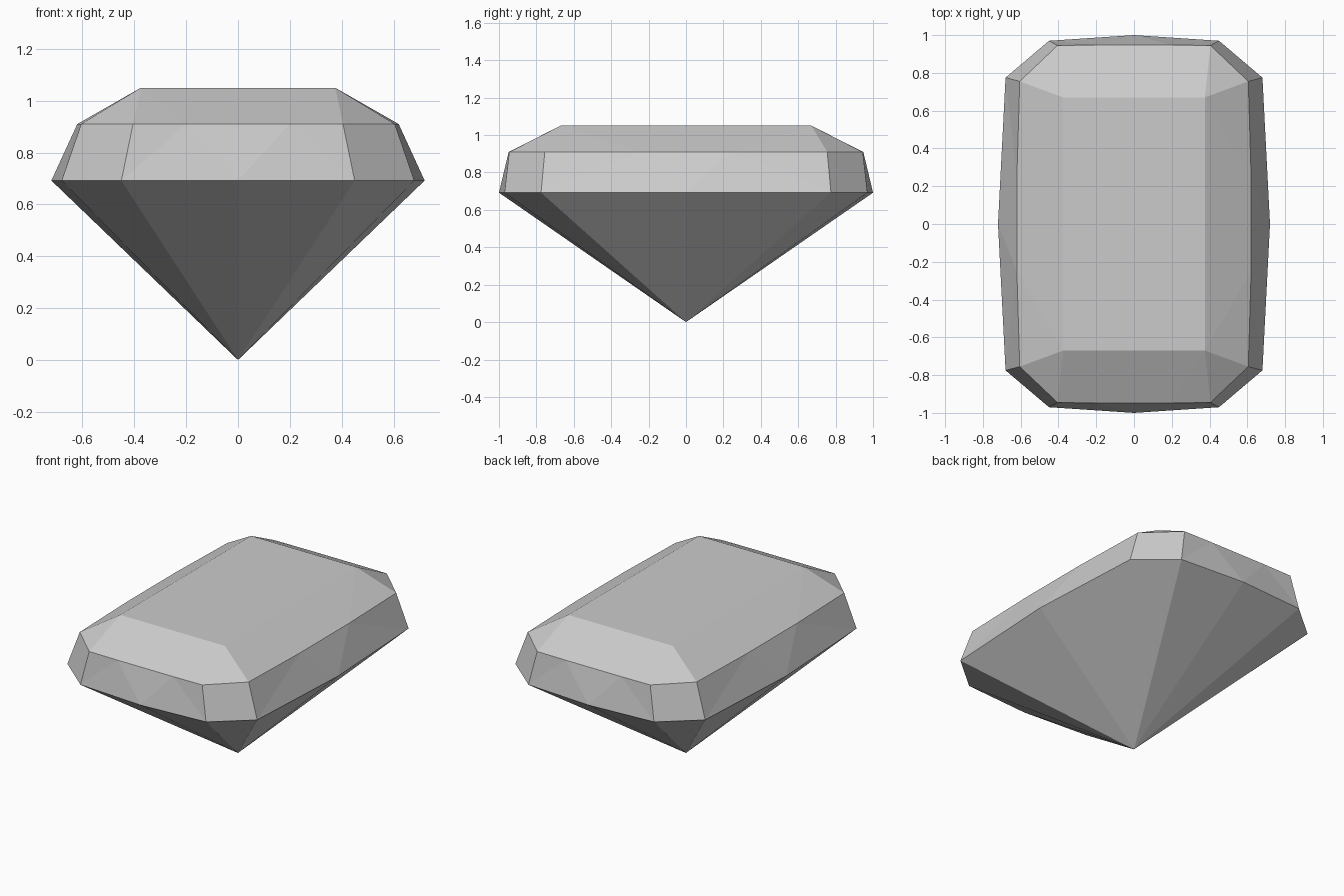
import bpy
import bmesh

cube = bpy.data.objects.get("Cube")
if cube:
    bpy.data.objects.remove(cube, do_unlink=True)

# Heights of the gem's levels
GIRDLE_Z, CROWN_Z, TABLE_Z = 0.692, 0.91, 1.05


def full_loop(half):
    """Complete a counter-clockwise outline by turning half of it around."""
    return half + [(-x, -y) for x, y in half]


# Outlines, starting at the front end of the +x side
girdle_outline = full_loop([(0.68, -0.775), (0.72, 0), (0.68, 0.775),
                            (0.45, 0.97), (0, 1), (-0.45, 0.97)])
crown_outline = full_loop([(0.605, -0.755), (0.62, -0.25), (0.62, 0.25), (0.605, 0.755),
                           (0.405, 0.945), (0.2, 0.948), (-0.2, 0.948), (-0.405, 0.945)])
table_outline = full_loop([(0.375, -0.67), (0.375, 0.67)])

bm = bmesh.new()


def add_ring(outline, z):
    return [bm.verts.new((x, y, z)) for x, y in outline]


girdle = add_ring(girdle_outline, GIRDLE_Z)
crown = add_ring(crown_outline, CROWN_Z)
table = add_ring(table_outline, TABLE_Z)
tip = bm.verts.new((0, 0, 0))

# Flat table on top
bm.faces.new(table)

# Pavilion facets running down to the tip
for i, v in enumerate(girdle):
    bm.faces.new((v, tip, girdle[(i + 1) % len(girdle)]))

# Four sides, each followed by its cut corner
for s in range(4):
    g = [girdle[(3 * s + k) % 12] for k in range(4)]
    c = [crown[(4 * s + k) % 16] for k in range(5)]
    t0, t1 = table[s], table[(s + 1) % 4]
    facets = [
        # band between girdle and crown
        (g[0], c[1], c[0]), (g[0], g[1], c[1]), (g[1], c[2], c[1]),
        (g[1], g[2], c[2]), (g[2], c[3], c[2]),
        # slope up to the table
        (c[0], c[1], t0), (c[1], c[2], t1, t0), (c[2], c[3], t1),
        # cut corner
        (g[2], g[3], c[4], c[3]), (c[3], c[4], t1),
    ]
    for facet in facets:
        bm.faces.new(facet)

bmesh.ops.recalc_face_normals(bm, faces=bm.faces)
mesh = bpy.data.meshes.new("gem")
bm.to_mesh(mesh)
bm.free()
gem = bpy.data.objects.new("gem", mesh)
bpy.context.collection.objects.link(gem)

# Plain grey stone
grey = bpy.data.materials.new("grey_stone")
grey.use_nodes = True
colour = (0.6, 0.6, 0.6, 1)
grey.diffuse_color = colour
grey.node_tree.nodes["Principled BSDF"].inputs["Base Color"].default_value = colour
mesh.materials.append(grey)
